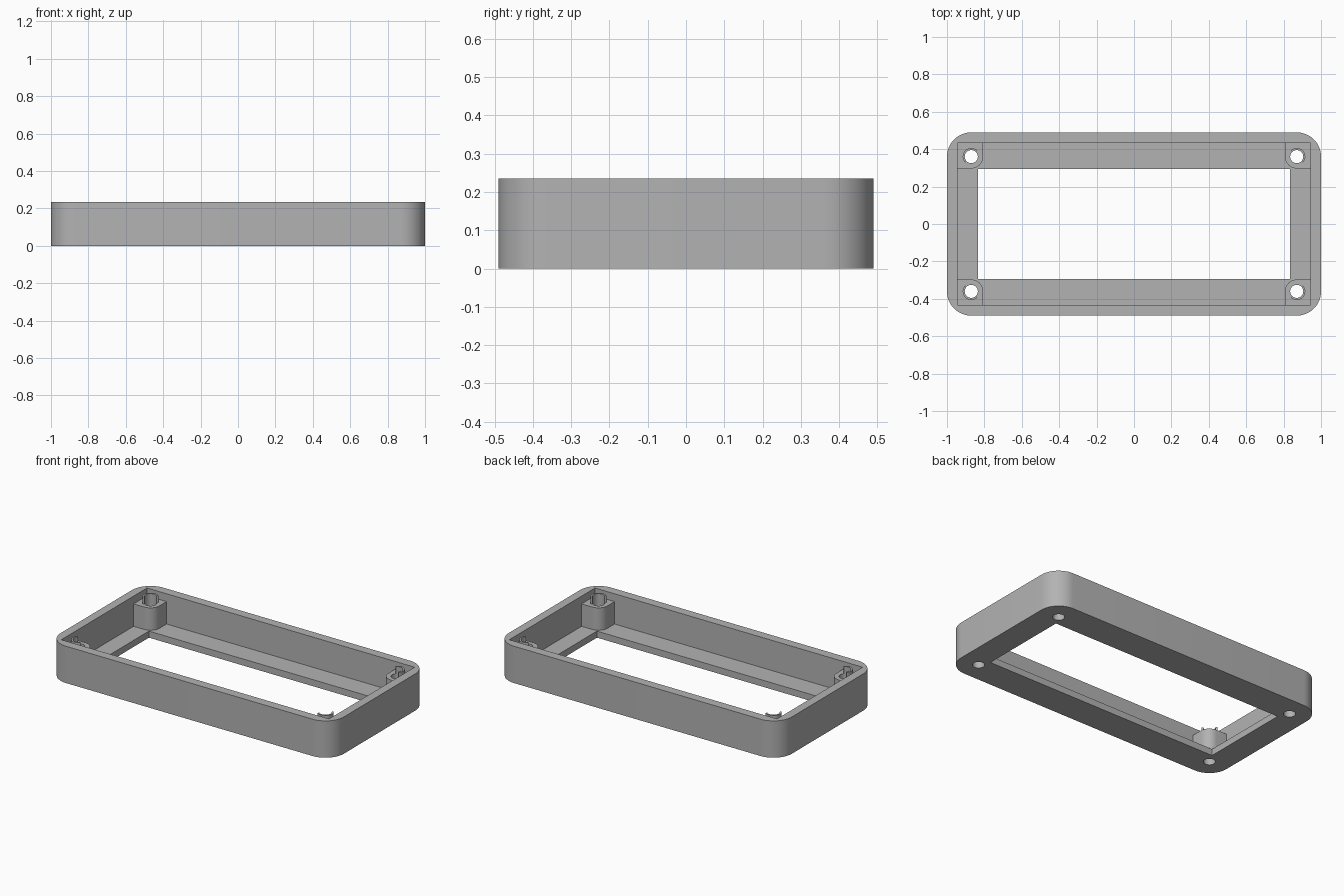
import bpy
import bmesh
import math

if "Cube" in bpy.data.objects:
    bpy.data.objects.remove(bpy.data.objects["Cube"], do_unlink=True)

# Main dimensions
HALF_X, HALF_Y, HEIGHT = 1.0, 0.49, 0.235
FLOOR = 0.042
POST_TOP, PEG_TOP = 0.185, 0.23
CORNER_R = 0.13
HOLE_R, PEG_R, POST_R = 0.035, 0.046, 0.063
HOLE_X, HOLE_Y = HALF_X - CORNER_R, HALF_Y - CORNER_R

grey = bpy.data.materials.new("mid grey plastic")
grey.use_nodes = True
colour = (0.45, 0.45, 0.45, 1.0)
grey.diffuse_color = colour
grey.node_tree.nodes["Principled BSDF"].inputs["Base Color"].default_value = colour


def arc(cx, cy, r, start, sweep, steps):
    """Points along an arc, angles in degrees."""
    angles = [math.radians(start + sweep * i / steps) for i in range(steps + 1)]
    return [(cx + r * math.cos(a), cy + r * math.sin(a)) for a in angles]


def rectangle(hx, hy):
    return [(-hx, -hy), (hx, -hy), (hx, hy), (-hx, hy)]


def prism(name, outline, z0, z1):
    """Extrude a flat outline from z0 to z1."""
    bm = bmesh.new()
    face = bm.faces.new([bm.verts.new((x, y, z0)) for x, y in outline])
    top = bmesh.ops.extrude_face_region(bm, geom=[face])["geom"]
    verts = [g for g in top if isinstance(g, bmesh.types.BMVert)]
    bmesh.ops.translate(bm, verts=verts, vec=(0, 0, z1 - z0))
    bmesh.ops.recalc_face_normals(bm, faces=bm.faces[:])
    mesh = bpy.data.meshes.new(name)
    bm.to_mesh(mesh)
    bm.free()
    mesh.materials.append(grey)
    obj = bpy.data.objects.new(name, mesh)
    bpy.context.collection.objects.link(obj)
    return obj


def combine(target, tool, operation):
    """Apply a boolean to the target and discard the tool."""
    tool.hide_render = True
    mod = target.modifiers.new(operation.lower(), "BOOLEAN")
    mod.operation = operation
    mod.solver = "EXACT"
    mod.object = tool
    bpy.context.view_layer.update()
    evaluated = target.evaluated_get(bpy.context.evaluated_depsgraph_get())
    result = bpy.data.meshes.new_from_object(evaluated)
    target.modifiers.clear()
    target.data = result
    bpy.data.objects.remove(tool, do_unlink=True)


# Rounded outer shell
outline = []
for i, (sx, sy) in enumerate([(1, 1), (-1, 1), (-1, -1), (1, -1)]):
    outline += arc(sx * HOLE_X, sy * HOLE_Y, CORNER_R, 90 * i, 90, 12)
frame = prism("bezel_frame", outline, 0, HEIGHT)

# Square-cornered cavity and window opening
combine(frame, prism("cavity_cutter", rectangle(0.945, 0.432), FLOOR, 0.4), "DIFFERENCE")
combine(frame, prism("window_cutter", rectangle(0.835, 0.294), -0.1, 0.2), "DIFFERENCE")

# Corner posts with half-round locating collars and through holes
post = [(0.955, HOLE_Y - POST_R), (0.955, 0.44), (HOLE_X - POST_R, 0.44)]
post += arc(HOLE_X, HOLE_Y, POST_R, 180, 90, 10)
collar = arc(HOLE_X, HOLE_Y, PEG_R, -45, 180, 16)
hole = arc(HOLE_X, HOLE_Y, HOLE_R, 0, 360, 32)[:-1]
for sx in (-1, 1):
    for sy in (-1, 1):
        def mirrored(points):
            return [(sx * x, sy * y) for x, y in points]
        combine(frame, prism("post", mirrored(post), FLOOR, POST_TOP), "UNION")
        combine(frame, prism("collar", mirrored(collar), 0.15, PEG_TOP), "UNION")
        combine(frame, prism("hole_cutter", mirrored(hole), -0.1, 0.4), "DIFFERENCE")

# Smooth the round corners, keep the edges crisp
bpy.ops.object.select_all(action="DESELECT")
frame.select_set(True)
bpy.context.view_layer.objects.active = frame
bpy.ops.object.shade_smooth_by_angle(angle=math.radians(30))
